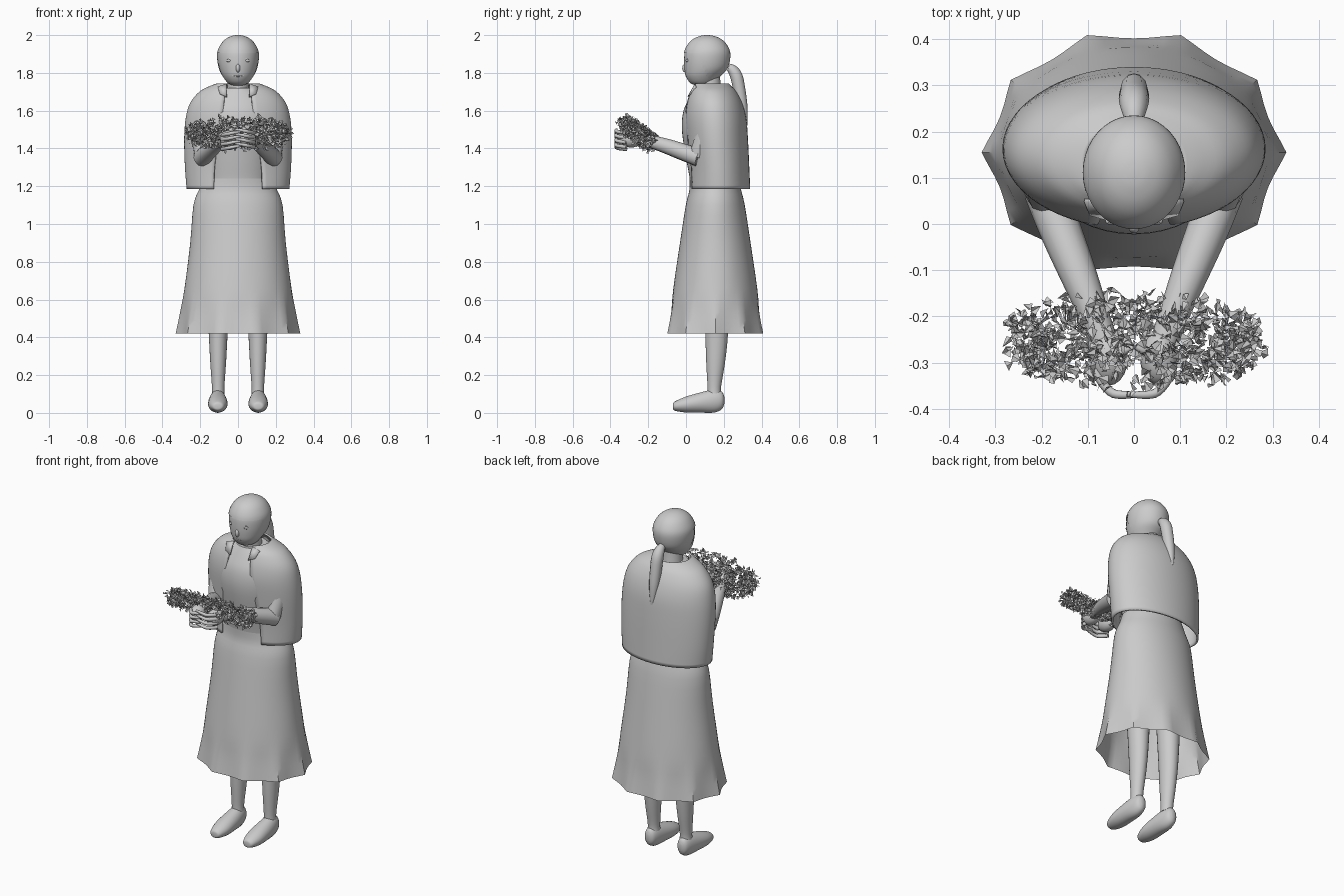
import bpy, bmesh, math, random
from mathutils import Vector

random.seed(4)
cube = bpy.data.objects.get("Cube")
if cube:
    bpy.data.objects.remove(cube, do_unlink=True)

clay = bpy.data.materials.new("clay_grey")
clay.use_nodes = True
clay.diffuse_color = (0.6, 0.6, 0.6, 1)
clay.node_tree.nodes["Principled BSDF"].inputs["Base Color"].default_value = (0.6, 0.6, 0.6, 1)
smooth_parts = []


def finish(name, bm, smooth=True):
    if smooth:
        bmesh.ops.recalc_face_normals(bm, faces=bm.faces)
    mesh = bpy.data.meshes.new(name)
    bm.to_mesh(mesh)
    bm.free()
    obj = bpy.data.objects.new(name, mesh)
    bpy.context.collection.objects.link(obj)
    mesh.materials.append(clay)
    if smooth:
        smooth_parts.append(obj)
    return obj


def refine(rings, steps=4):
    """Catmull-Rom interpolation of profile rows."""
    rows = [Vector(r) for r in rings]
    out = []
    for i in range(len(rows) - 1):
        a, b, c, d = rows[max(i - 1, 0)], rows[i], rows[i + 1], rows[min(i + 2, len(rows) - 1)]
        for k in range(steps):
            t = k / steps
            out.append(b + (c - a) * t / 2 + (a * 2 - b * 5 + c * 4 - d) * t * t / 2
                       + (b * 3 - a - c * 3 + d) * t ** 3 / 2)
    return out + [rows[-1]]


def loft(rings, point, n=40, closed=True, caps=False):
    """Skin a list of rows; point(row, u) gives the position at u in 0..1."""
    bm = bmesh.new()
    loops = [[bm.verts.new(point(r, i / n)) for i in range(n if closed else n + 1)] for r in rings]
    for lo, hi in zip(loops, loops[1:]):
        for i in range(n):
            j = (i + 1) % len(lo)
            bm.faces.new((lo[i], lo[j], hi[j], hi[i]))
    if caps:
        bm.faces.new(loops[0][::-1])
        bm.faces.new(loops[-1])
    return bm


def oval(cx=0, grow=1.0):
    """Horizontal ellipse from a row of (z, centre y, radius x, radius y)."""
    def point(r, u):
        a = u * math.tau
        return (cx + r[2] * grow * math.cos(a), r[1] + r[3] * grow * math.sin(a), r[0])
    return point


def tube(name, points, radii, resolution=6):
    curve = bpy.data.curves.new(name, 'CURVE')
    curve.dimensions = '3D'
    curve.bevel_depth = 1
    curve.bevel_resolution = 4
    curve.resolution_u = resolution
    curve.use_fill_caps = True
    spline = curve.splines.new('NURBS')
    spline.points.add(len(points) - 1)
    for p, co, r in zip(spline.points, points, radii):
        p.co = (*co, 1)
        p.radius = r
    spline.order_u = 3
    spline.use_endpoint_u = True
    obj = bpy.data.objects.new(name, curve)
    bpy.context.collection.objects.link(obj)
    curve.materials.append(clay)


def ball(name, centre, size):
    bm = bmesh.new()
    bmesh.ops.create_uvsphere(bm, u_segments=20, v_segments=12, radius=1)
    for v in bm.verts:
        v.co = Vector(c + s * x for c, s, x in zip(centre, size, v.co))
    finish(name, bm)


# Head, and the hair as a slightly larger shell behind the hairline
head = refine([(1.732, .09, .02, .025), (1.745, .085, .052, .06), (1.78, .09, .08, .09),
               (1.82, .104, .098, .112), (1.87, .11, .107, .12), (1.915, .112, .105, .117),
               (1.955, .112, .085, .096), (1.98, .112, .06, .068), (1.994, .112, .03, .034),
               (1.998, .112, .006, .007)])
finish("head", loft(head, oval(), caps=True))
hair = loft(head, oval(grow=1.03), caps=True)
for v in hair.verts:
    v.co.z += .002
bare = [f for f in hair.faces if (c := f.calc_center_median()).z < 1.91
        and c.y < .075 + max(0, 1.86 - c.z) * .5]
bmesh.ops.delete(hair, geom=bare, context='FACES')
finish("hair", hair)
finish("neck", loft([(1.66, .13, .065, .065), (1.73, .125, .055, .058), (1.79, .12, .055, .06)],
                    oval(), caps=True))
tube("ponytail", [(0, .225, 1.83), (0, .262, 1.815), (0, .285, 1.7), (0, .302, 1.6), (0, .315, 1.52)],
     [.02, .034, .032, .027, .01])
ball("nose", (0, -.006, 1.825), (.012, .014, .022))
tube("mouth", [(-.03, .008, 1.785), (0, -.004, 1.781), (.03, .008, 1.785)], [.003, .005, .003])
tube("brow_line", [(-.055, .006, 1.874), (0, -.015, 1.874), (.055, .006, 1.874)], [.002] * 3)

# Blouse
torso = refine([(1.18, .15, .17, .125), (1.24, .15, .175, .13), (1.35, .145, .185, .145),
                (1.5, .13, .2, .152), (1.6, .13, .2, .143), (1.67, .135, .16, .115),
                (1.72, .13, .085, .08)])
finish("blouse", loft(torso, oval(), caps=True))

# Open jacket: each row also carries the half width of the front opening
jacket_rows = refine([(1.185, .175, .272, .165, .13), (1.3, .172, .281, .163, .125),
                      (1.45, .162, .285, .166, .105), (1.56, .154, .277, .165, .085),
                      (1.64, .148, .254, .15, .075), (1.7, .142, .205, .125, .07),
                      (1.73, .136, .15, .103, .066), (1.745, .13, .108, .095, .06)])


def jacket_point(r, u):
    gap = math.asin(r[4] / r[2])
    a = -math.pi / 2 + gap + u * (math.tau - 2 * gap)
    return (r[2] * math.cos(a), r[1] + r[3] * math.sin(a), r[0])


jacket = finish("jacket", loft(jacket_rows, jacket_point, n=56, closed=False))
shell = jacket.modifiers.new("thickness", 'SOLIDIFY')
shell.thickness = .01
shell.offset = -1

# Pleated skirt: row is z, centre y, radii and pleat depth
skirt_rows = refine([(.42, .155, .33, .267, .075), (.53, .155, .307, .244, .045),
                     (.66, .155, .283, .222, 0), (.9, .155, .253, .187, 0),
                     (1.1, .155, .236, .156, 0), (1.18, .155, .207, .137, 0),
                     (1.24, .15, .184, .131, 0)], 3)


def skirt_point(r, u):
    a = u * math.tau
    k = 1 - r[4] * abs(math.sin(5 * a))
    return (r[2] * k * math.cos(a), r[1] + r[3] * k * math.sin(a), r[0])


finish("skirt", loft(skirt_rows, skirt_point, n=60))


def shoe_point(cx):
    def point(r, u):
        a = u * math.tau
        return (cx + r[2] * math.cos(a), r[0], max(0, r[1] + r[3] * math.sin(a)))
    return point


shoe_rows = refine([(-.07, .035, .01, .01), (-.06, .036, .032, .024), (0, .044, .05, .042),
                    (.08, .055, .05, .054), (.15, .063, .042, .061), (.19, .066, .03, .046),
                    (.203, .066, .01, .018)])
leg_rows = refine([(.1, .15, .034, .036), (.14, .15, .033, .036), (.27, .157, .042, .05),
                   (.42, .162, .05, .06), (.7, .16, .065, .07), (1.1, .155, .08, .08)])

# Mirrored parts
for side, s in (("left", 1), ("right", -1)):
    finish(side + "_shoe", loft(shoe_rows, shoe_point(s * .107), 28, caps=True))
    finish(side + "_leg", loft(leg_rows, oval(s * .105), 24, caps=True))
    ball(side + "_eye", (s * .048, .006, 1.865), (.014, .008, .008))
    tube(side + "_upper_arm", [(s * .19, .14, 1.64), (s * .21, .12, 1.52), (s * .185, .06, 1.36)],
         [.05, .052, .045])
    tube(side + "_forearm", [(s * .19, .07, 1.35), (s * .165, .0, 1.375), (s * .12, -.11, 1.415),
                             (s * .085, -.2, 1.44), (s * .06, -.27, 1.45)],
         [.048, .046, .04, .032, .03])
    ball(side + "_elbow", (s * .18, .04, 1.365), (.044, .05, .042))
    ball(side + "_hand", (s * .055, -.29, 1.45), (.042, .06, .045))
    tube(side + "_thumb", [(s * .045, -.28, 1.49), (s * .025, -.28, 1.515), (s * .004, -.265, 1.52)],
         [.011, .01, .006])
    for k in range(4):
        z = 1.41 + k * .025 + (.006 if s > 0 else -.006)
        tube(f"{side}_finger_{k + 1}", [(s * .085, -.315, z - .008), (s * .06, -.365, z - .004),
                                        (s * .02, -.372, z + .006), (s * -.015, -.368, z + .01)],
             [.01, .01, .009, .006], 4)
    # Lapel plate
    bm = bmesh.new()
    corners = [(.062, .046, 1.742), (.108, .048, 1.728), (.096, .018, 1.69), (.06, .008, 1.675)]
    bm.faces.new([bm.verts.new((s * x, y, z)) for x, y, z in corners])
    lapel = finish(side + "_lapel", bm)
    lapel.modifiers.new("thickness", 'SOLIDIFY').thickness = .008

# Leafy garland: folded leaves scattered around a tilted oval ring with a full middle
centre = Vector((0, -.255, 1.48))
across = Vector((0, -.82, .57))
bm = bmesh.new()


def direction():
    return Vector([random.gauss(0, 1) for _ in range(3)]).normalized()


for i in range(1250):
    if i % 4:
        a = random.uniform(0, math.tau)
        spot = Vector((.235 * math.cos(a), 0, 0)) + across * .075 * math.sin(a)
    else:
        spot = Vector((random.uniform(-.13, .13), 0, 0)) + across * random.uniform(-.07, .07)
    p = centre + spot + direction() * random.uniform(.03, .058)
    if abs(p.x) < .09 and p.y < -.29 and p.z < 1.53:
        continue
    along = direction() * random.uniform(.018, .03)
    wide = along.cross(direction()).normalized() * random.uniform(.008, .014)
    fold = along.cross(wide).normalized() * .006
    base, tip, left, right = [bm.verts.new(q) for q in (
        p - along * .5, p + along * .5, p + along * .3 + wide + fold, p + along * .3 - wide + fold)]
    bm.faces.new((base, tip, left))
    bm.faces.new((base, right, tip))
finish("garland_leaves", bm, smooth=False)

# Smooth shading with sharp edges kept
bpy.ops.object.select_all(action='DESELECT')
for obj in smooth_parts:
    obj.select_set(True)
bpy.context.view_layer.objects.active = smooth_parts[0]
bpy.ops.object.shade_smooth_by_angle(angle=math.radians(40))
